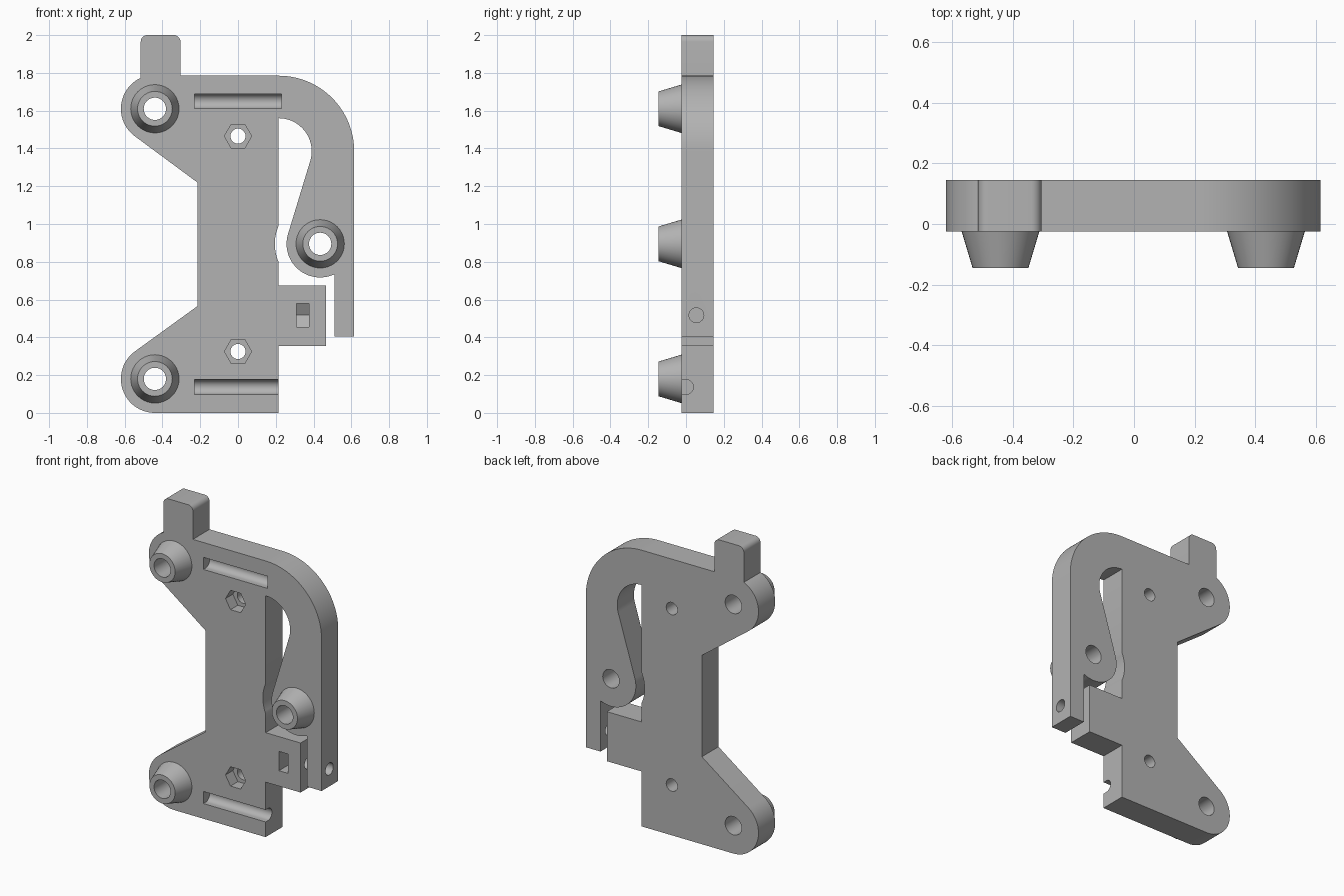
import bpy, bmesh, math
from mathutils import Vector

cube = bpy.data.objects.get("Cube")
if cube:
    bpy.data.objects.remove(cube)

grey = bpy.data.materials.new("plain grey")
grey.use_nodes = True
grey.diffuse_color = (0.45, 0.45, 0.45, 1)
grey.node_tree.nodes["Principled BSDF"].inputs["Base Color"].default_value = (0.45, 0.45, 0.45, 1)

FRONT, BACK = -0.025, 0.145
BOSSES = {"upper_boss": (-0.44, 1.61), "lower_boss": (-0.44, 0.18), "hook_boss": (0.435, 0.895)}
BORE = 0.059


def arc(cx, cz, r, start, end, n=24):
    """Points along an arc, angles in degrees."""
    angles = [math.radians(start + (end - start) * i / n) for i in range(n + 1)]
    return [(cx + r * math.cos(a), cz + r * math.sin(a)) for a in angles]


def circle(cx, cz, r, n=40, start=0):
    return arc(cx, cz, r, start, start + 360, n)[:-1]


def rect(a0, a1, b0, b1):
    return [(a0, b0), (a1, b0), (a1, b1), (a0, b1)]


def finish(name, bm):
    bmesh.ops.recalc_face_normals(bm, faces=bm.faces)
    mesh = bpy.data.meshes.new(name)
    bm.to_mesh(mesh)
    bm.free()
    mesh.materials.append(grey)
    obj = bpy.data.objects.new(name, mesh)
    bpy.context.collection.objects.link(obj)
    return obj


def prism(name, points, lo, hi, axis="y"):
    """Extrude a profile along y (points are x, z) or x (points are y, z)."""
    bm = bmesh.new()
    place = (lambda a, b: (a, lo, b)) if axis == "y" else (lambda a, b: (lo, a, b))
    face = bm.faces.new([bm.verts.new(place(*p)) for p in points])
    new = bmesh.ops.extrude_face_region(bm, geom=[face])["geom"]
    step = Vector((0, hi - lo, 0) if axis == "y" else (hi - lo, 0, 0))
    bmesh.ops.translate(bm, verts=[v for v in new if isinstance(v, bmesh.types.BMVert)], vec=step)
    return finish(name, bm)


def cut(target, points, lo, hi, axis="y"):
    cutter = prism("cutter", points, lo, hi, axis)
    cutter.hide_render = True
    mod = target.modifiers.new("cut", "BOOLEAN")
    mod.operation, mod.solver, mod.object = "DIFFERENCE", "EXACT", cutter
    bpy.context.view_layer.objects.active = target
    bpy.ops.object.modifier_apply(modifier=mod.name)
    bpy.data.objects.remove(cutter)


def smooth(obj):
    bpy.ops.object.select_all(action="DESELECT")
    obj.select_set(True)
    bpy.context.view_layer.objects.active = obj
    bpy.ops.object.shade_smooth_by_angle(angle=math.radians(25))


# Plate outline: left ears, top tab, curved hook and clamp block
outline = (
    arc(-0.44, 0.18, 0.18, 270, 126.6)
    + [(-0.215, 0.565), (-0.215, 1.22)]
    + arc(-0.44, 1.61, 0.18, 233.4, 115)
    + arc(-0.481, 1.966, 0.034, 180, 90, 8)
    + arc(-0.339, 1.966, 0.034, 90, 0, 8)
    + [(-0.305, 1.785)]
    + arc(0.215, 1.385, 0.4, 90, 0, 32)
    + [(0.615, 0.405), (0.51, 0.405)]
    + arc(0.435, 0.895, 0.178, -65, -196, 32)
    + arc(0.215, 1.385, 0.175, -16, 90)
    + arc(0.435, 0.895, 0.24, 156.4, 203.6, 12)
    + [(0.215, 0.675), (0.465, 0.675), (0.465, 0.355), (0.215, 0.355), (0.215, 0)]
)
plate = prism("hinged_plate", outline, FRONT, BACK)

# Bores through the ears and hook
for x, z in BOSSES.values():
    cut(plate, circle(x, z, BORE), -0.3, 0.3)

# Screw holes with hexagonal nut recesses
for z in (0.325, 1.465):
    cut(plate, circle(0, z, 0.04), -0.3, 0.3)
    cut(plate, circle(0, z, 0.072, 6), -0.3, 0.05)

# Round-bottomed pin grooves, the lower one open at the side
for z, end in ((1.65, 0.23), (0.137, 0.3)):
    groove = [(-0.1, z - 0.039)] + arc(0, z, 0.039, -90, 90, 20) + [(-0.1, z + 0.039)]
    cut(plate, groove, -0.23, end, "x")

# Clamp screw hole and its nut slot
cut(plate, circle(0.055, 0.517, 0.039), 0.34, 0.8, "x")
half = 0.0624
nut = [(-0.1, 0.517 - half), (0.091, 0.517 - half), (0.127, 0.517),
       (0.091, 0.517 + half), (-0.1, 0.517 + half)]
cut(plate, nut, 0.31, 0.376, "x")
smooth(plate)

# Tapered hollow bosses
for name, (x, z) in BOSSES.items():
    bm = bmesh.new()
    rings = []
    for r, y in ((BORE, FRONT), (0.128, FRONT), (0.092, -0.145), (BORE, -0.145)):
        rings.append([bm.verts.new((px, y, pz)) for px, pz in circle(x, z, r)])
    for k in (1, 2, 3):
        a, b = rings[k], rings[(k + 1) % 4]
        for i in range(len(a)):
            j = (i + 1) % len(a)
            bm.faces.new((a[i], a[j], b[j], b[i]))
    smooth(finish(name, bm))
